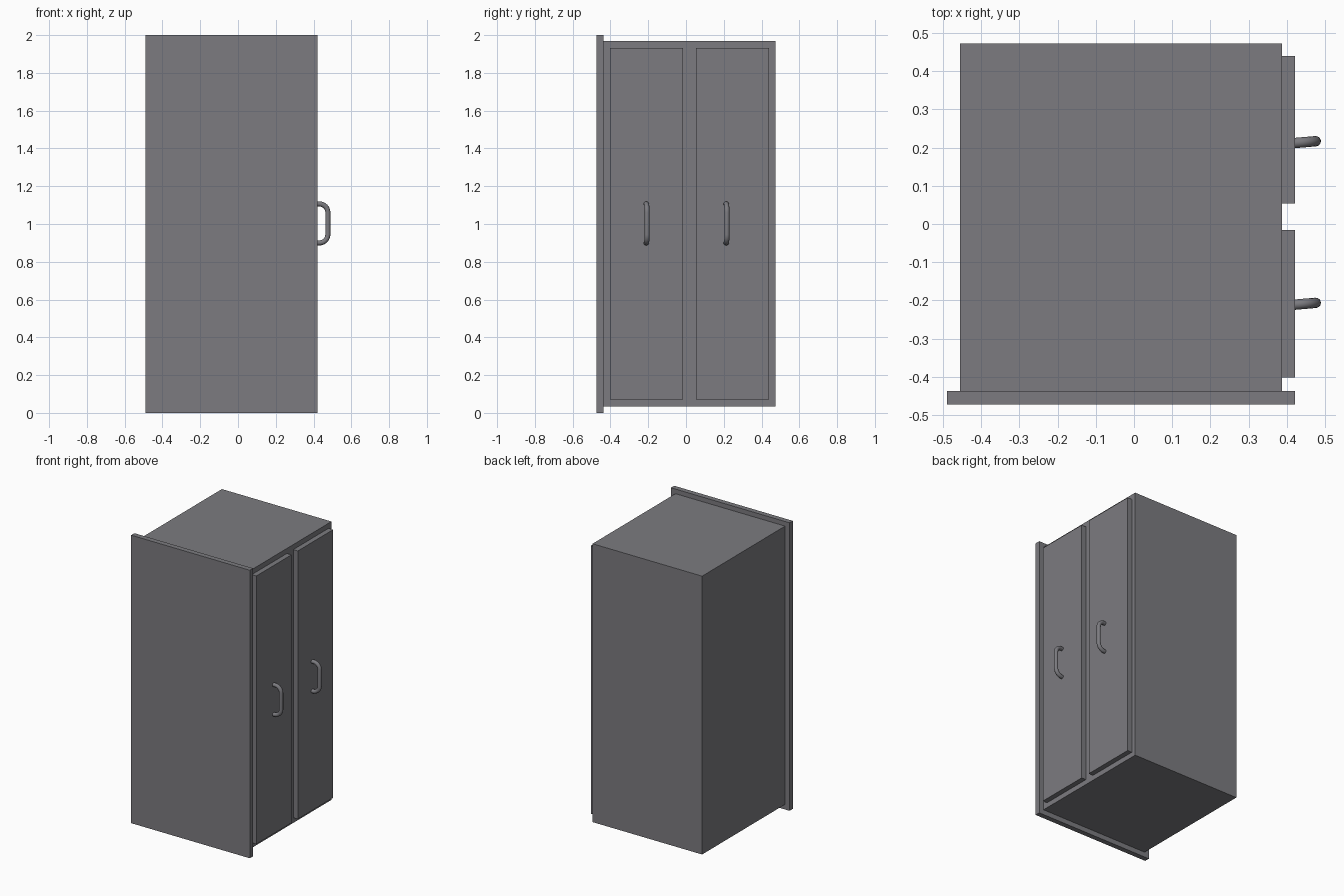
import bpy
from math import sin, cos, pi, radians

if "Cube" in bpy.data.objects:
    bpy.data.objects.remove(bpy.data.objects["Cube"])

# Dark grey finish shared by every part
grey = bpy.data.materials.new("dark_grey")
grey.diffuse_color = (0.2, 0.198, 0.215, 1)
grey.use_nodes = True
grey.node_tree.nodes["Principled BSDF"].inputs["Base Color"].default_value = grey.diffuse_color


def box(name, x, y, z):
    """Box from (min, max) extents on each axis."""
    bpy.ops.mesh.primitive_cube_add(size=1, location=[sum(a) / 2 for a in (x, y, z)])
    ob = bpy.context.object
    ob.name = ob.data.name = name
    ob.scale = [a[1] - a[0] for a in (x, y, z)]
    bpy.ops.object.transform_apply(location=False, rotation=False, scale=True)
    ob.data.materials.append(grey)
    return ob


def handle(name, y, tilt=radians(5), reach=0.054, half=0.103, bend=0.045, steps=8):
    """Round bar bent into a pull, local x pointing out of the door."""
    arc = [(reach - bend + bend * sin(i / steps * pi / 2),
            half - bend + bend * cos(i / steps * pi / 2)) for i in range(steps + 1)]
    upper = [(-0.008, half)] + arc
    path = upper + [(x, -z) for x, z in reversed(upper)]
    curve = bpy.data.curves.new(name, 'CURVE')
    curve.dimensions = '3D'
    curve.bevel_depth = 0.0135
    curve.bevel_resolution = 4
    curve.use_fill_caps = True
    curve.materials.append(grey)
    spline = curve.splines.new('POLY')
    spline.points.add(len(path) - 1)
    for p, (x, z) in zip(spline.points, path):
        p.co = (x, 0, z, 1)
    spline.use_smooth = True
    ob = bpy.data.objects.new(name, curve)
    ob.location = (0.422, y, 1.003)
    ob.rotation_euler.z = tilt
    bpy.context.collection.objects.link(ob)
    # Turn into a smooth mesh
    bpy.ops.object.select_all(action='DESELECT')
    bpy.context.view_layer.objects.active = ob
    ob.select_set(True)
    bpy.ops.object.convert(target='MESH')
    bpy.ops.object.shade_smooth_by_angle(angle=radians(40))


# Carcass and the larger side panel
box("cabinet_body", (-0.455, 0.387), (-0.437, 0.473), (0.035, 1.968))
box("side_panel", (-0.49, 0.422), (-0.473, -0.437), (0, 2))

# Two doors, each with a pull handle
for side, y0, y_handle in (("near", -0.402, -0.211), ("far", 0.054, 0.212)):
    box(side + "_door", (0.387, 0.422), (y0, y0 + 0.386), (0.071, 1.933))
    handle(side + "_handle", y_handle)
